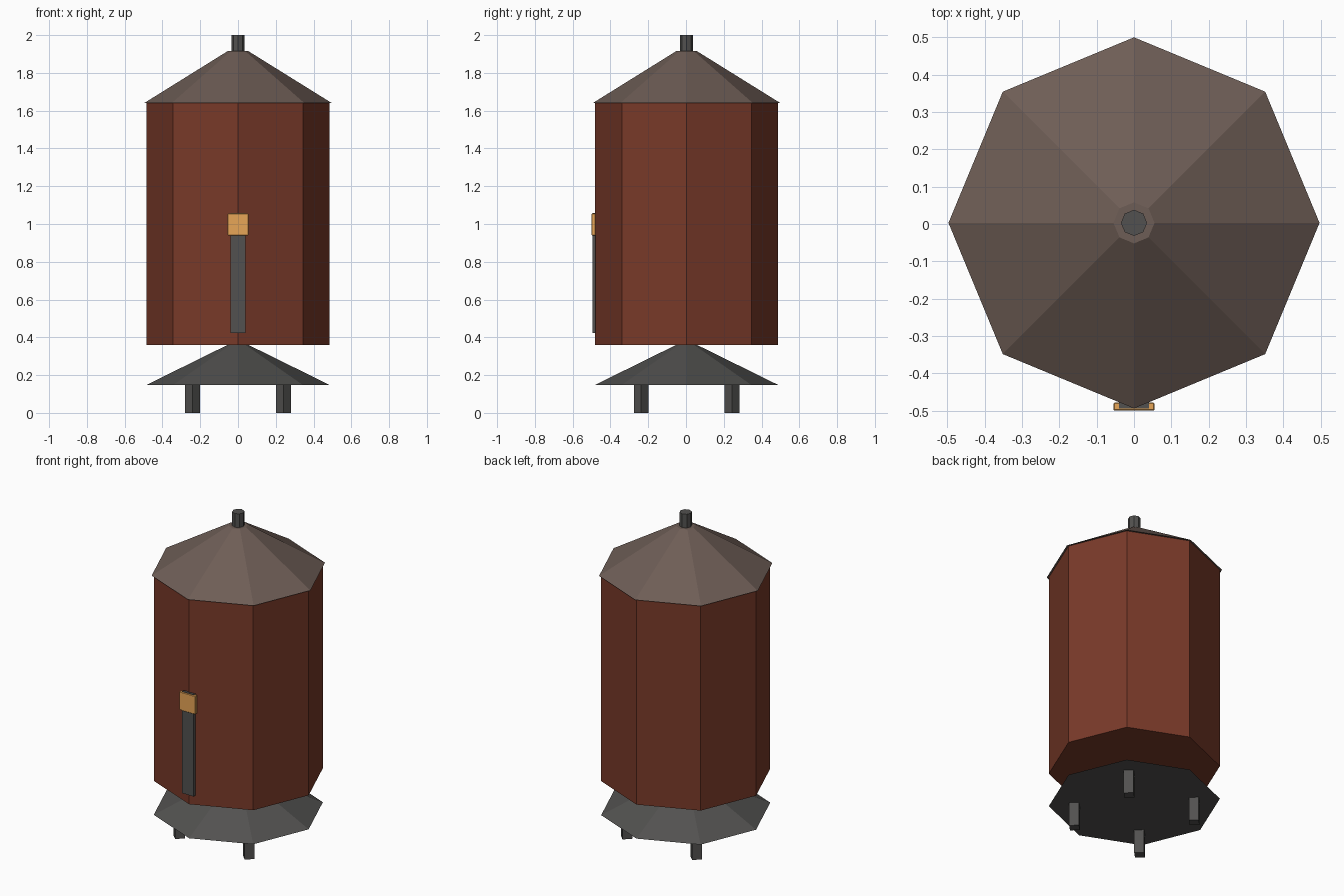
import bpy
from math import radians

if "Cube" in bpy.data.objects:
    bpy.data.objects.remove(bpy.data.objects["Cube"])

CY = 0.003  # the round parts sit slightly behind the front fittings


def material(name, rgb):
    m = bpy.data.materials.new(name)
    m.diffuse_color = (*rgb, 1)
    m.use_nodes = True
    m.node_tree.nodes["Principled BSDF"].inputs["Base Color"].default_value = m.diffuse_color
    return m


rust = material("rust_red", (0.19, 0.042, 0.022))
brown = material("roof_brown", (0.155, 0.11, 0.092))
dark = material("dark_metal", (0.085, 0.083, 0.08))
amber = material("amber", (0.80, 0.38, 0.095))


def finish(name, mat):
    ob = bpy.context.object
    ob.name = ob.data.name = name
    ob.data.materials.append(mat)
    return ob


def octagon(name, r1, r2, z1, z2, mat):
    bpy.ops.mesh.primitive_cone_add(vertices=8, radius1=r1, radius2=r2, depth=z2 - z1,
                                    location=(0, CY, (z1 + z2) / 2))
    ob = finish(name, mat)
    return ob


def box(name, lo, hi, mat, turn=0):
    bpy.ops.mesh.primitive_cube_add(size=1, location=[(a + b) / 2 for a, b in zip(lo, hi)])
    ob = finish(name, mat)
    ob.scale = [b - a for a, b in zip(lo, hi)]
    bpy.ops.object.transform_apply(location=False, rotation=False, scale=True)
    ob.rotation_euler.z = radians(turn)
    return ob


# Tank, roof, vent pipe and flared base
octagon("tank_body", 0.485, 0.485, 0.36, 1.64, rust)
octagon("roof", 0.497, 0.055, 1.64, 1.915, brown)
octagon("vent_pipe", 0.035, 0.035, 1.91, 2.0, dark)
octagon("base_skirt", 0.485, 0.055, 0.148, 0.36, dark)

# Four square legs turned to face outward
h = 0.028
for sx, side in ((-1, "left"), (1, "right")):
    for sy, end in ((-1, "front"), (1, "back")):
        x, y = sx * 0.24, CY + sy * 0.24
        box(f"{end}_{side}_leg", (x - h, y - h, 0), (x + h, y + h, 0.15), dark, 45)

# Gauge strip with amber marker on the front edge
box("gauge_strip", (-0.04, -0.494, 0.423), (0.04, -0.478, 1.058), dark)
marker = box("gauge_marker", (-0.055, -0.50, 0.94), (0.055, -0.478, 1.055), amber)
bevel = marker.modifiers.new("edge_chamfer", 'BEVEL')
bevel.width = 0.003
bevel.segments = 1
